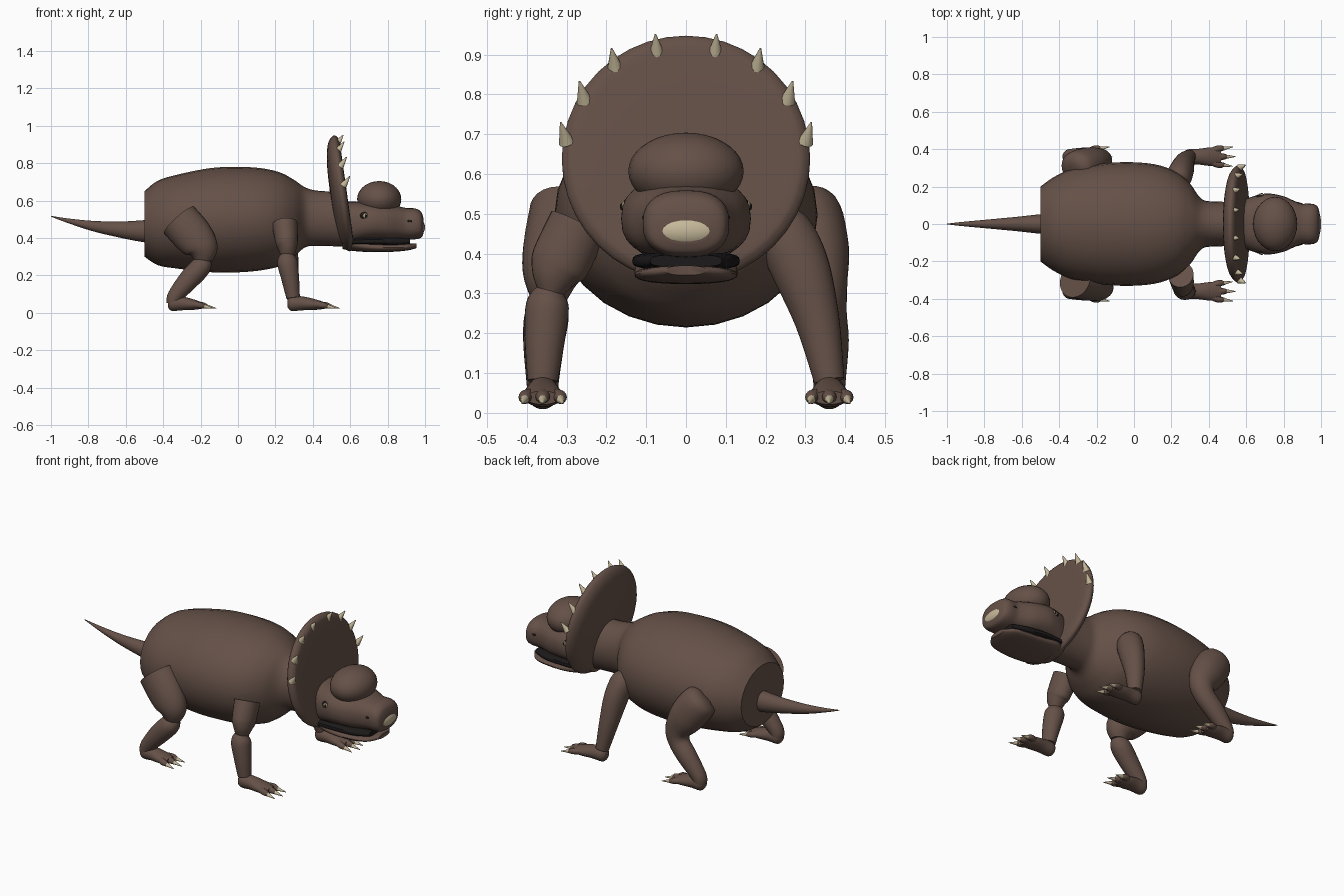
import bpy
import bmesh
import math
from mathutils import Vector

old = bpy.data.objects.get("Cube")
if old:
    bpy.data.objects.remove(old, do_unlink=True)


def material(name, rgb):
    m = bpy.data.materials.new(name)
    m.use_nodes = True
    m.diffuse_color = (*rgb, 1)
    m.node_tree.nodes["Principled BSDF"].inputs["Base Color"].default_value = (*rgb, 1)
    return m


HIDE = material("brown hide", (0.13, 0.082, 0.064))
HORN = material("pale horn", (0.56, 0.48, 0.32))
DARK = material("dark mouth", (0.012, 0.01, 0.01))
EYE = material("eye yellow", (0.40, 0.34, 0.18))


def finish(bm, name, mat, angle=40):
    bmesh.ops.recalc_face_normals(bm, faces=bm.faces)
    me = bpy.data.meshes.new(name)
    bm.to_mesh(me)
    bm.free()
    me.materials.append(mat)
    ob = bpy.data.objects.new(name, me)
    bpy.context.collection.objects.link(ob)
    bpy.ops.object.select_all(action="DESELECT")
    ob.select_set(True)
    bpy.context.view_layer.objects.active = ob
    bpy.ops.object.shade_smooth_by_angle(angle=math.radians(angle))
    return ob


def spline(rows, steps):
    """Smooth curve through rows of equal length."""
    rows = [Vector(r) for r in rows]
    ext = [rows[0]] + rows + [rows[-1]]
    out = []
    for a, b, c, d in zip(ext, ext[1:], ext[2:], ext[3:]):
        for i in range(steps):
            t = i / steps
            m0, m1 = (c - a) / 2, (d - b) / 2
            out.append(b * (2*t**3 - 3*t**2 + 1) + m0 * (t**3 - 2*t**2 + t)
                       + c * (3*t**2 - 2*t**3) + m1 * (t**3 - t**2))
    return out + [rows[-1]]


def loft(name, rows, mat=HIDE, steps=5, sides=28, power=1.0, along_x=False, caps=(True, True)):
    """Skin over sections (x, y, z, half width, half height)."""
    pts = spline(rows, steps)
    bm = bmesh.new()
    rings = []
    for i, p in enumerate(pts):
        c = Vector(p[:3])
        t = Vector((1, 0, 0))
        if not along_x:
            t = Vector(pts[min(i + 1, len(pts) - 1)][:3]) - Vector(pts[max(i - 1, 0)][:3])
            t.normalize()
        side = Vector((0, 1, 0))
        side = (side - t * side.dot(t)).normalized()
        up = t.cross(side)
        ring = []
        for k in range(sides):
            a = math.tau * k / sides
            u, v = math.cos(a), math.sin(a)
            u = math.copysign(abs(u) ** power, u)
            v = math.copysign(abs(v) ** power, v)
            ring.append(bm.verts.new(c + side * u * p[3] + up * v * p[4]))
        rings.append(ring)
    for r, s in zip(rings, rings[1:]):
        for k in range(sides):
            j = (k + 1) % sides
            bm.faces.new((r[k], r[j], s[j], s[k]))
    for use, ring in zip(caps, (rings[0], rings[-1])):
        if use:
            bm.faces.new(ring)
    return finish(bm, name, mat)


def ball(name, loc, size, mat):
    bm = bmesh.new()
    bmesh.ops.create_uvsphere(bm, u_segments=28, v_segments=18, radius=1)
    bmesh.ops.scale(bm, vec=size, verts=bm.verts)
    ob = finish(bm, name, mat)
    ob.location = loc
    return ob


def spike(name, base, direction, length, radius):
    d = Vector(direction).normalized()
    bm = bmesh.new()
    bmesh.ops.create_cone(bm, cap_ends=True, segments=12, radius1=radius,
                          radius2=radius * 0.1, depth=length)
    ob = finish(bm, name, HORN)
    ob.rotation_euler = d.to_track_quat("Z", "Y").to_euler()
    ob.location = Vector(base) + d * length / 2
    return ob


# Barrel body flowing into the neck
loft("body", [(-.5, 0, .475, .2, .175), (-.43, 0, .48, .25, .225), (-.33, 0, .487, .295, .25),
              (-.15, 0, .495, .325, .278), (0, 0, .498, .33, .282), (.13, 0, .5, .315, .272),
              (.23, 0, .5, .275, .248), (.3, 0, .505, .215, .205), (.36, 0, .51, .135, .16),
              (.43, 0, .505, .12, .147), (.56, 0, .5, .12, .147)],
     along_x=True, caps=(False, True))
loft("rump", [(-.5, 0, .475, .2, .175), (-.47, 0, .46, .12, .12), (-.45, 0, .445, .05, .06)],
     along_x=True)
loft("tail", [(-.44, 0, .435, .055, .065), (-.52, 0, .437, .05, .057), (-.63, 0, .445, .038, .043),
              (-.77, 0, .463, .025, .028), (-.9, 0, .49, .013, .013), (-1, 0, .516, .002, .002)])

# Tilted neck frill, a thick lens-like disc
frill = loft("frill", [(-.055, 0, 0, .02, .02), (-.05, 0, 0, .16, .16), (-.032, 0, 0, .265, .265),
                       (0, 0, 0, .31, .31), (.026, 0, 0, .3, .3), (.034, 0, 0, .25, .25),
                       (.034, 0, 0, .02, .02)], sides=40, along_x=True)
frill.location = (.548, 0, .637)
frill.rotation_euler = (0, math.radians(-8), 0)

# Head
loft("skull", [(.56, 0, .475, .12, .12), (.65, 0, .485, .152, .108), (.72, 0, .488, .163, .102),
               (.8, 0, .483, .148, .097), (.86, 0, .479, .122, .09), (.9, 0, .475, .108, .085),
               (.95, 0, .475, .108, .082), (.98, 0, .47, .095, .068), (.992, 0, .465, .06, .04)],
     power=.8, along_x=True)
ball("forehead_dome", (.755, 0, .607), (.118, .145, .097), HIDE)
loft("mouth_lining", [(.6, 0, .38, .13, .022), (.72, 0, .382, .135, .022), (.84, 0, .38, .12, .022),
                      (.92, 0, .382, .09, .015)], DARK, power=.6, along_x=True)
loft("lower_jaw", [(.56, 0, .4, .1, .06), (.63, 0, .366, .125, .037), (.72, 0, .35, .13, .026),
                   (.83, 0, .348, .125, .022), (.91, 0, .352, .105, .018), (.955, 0, .358, .05, .012)],
     power=.8, along_x=True)
ball("beak", (.962, 0, .457), (.038, .097, .044), HORN)

for s, side in ((1, "left"), (-1, "right")):
    # Eyes and nostrils
    ball(side + "_eye_socket", (.676, s * .146, .518), (.024, .014, .02), DARK)
    ball(side + "_eye", (.68, s * .152, .518), (.014, .012, .014), EYE)
    ball(side + "_pupil", (.683, s * .161, .518), (.006, .005, .009), DARK)
    ball(side + "_nostril", (.92, s * .101, .49), (.016, .009, .008), DARK)

    # Horns along the frill edge
    for i, (y, z) in enumerate(((.073, .9), (.178, .865), (.255, .783), (.3, .68))):
        x = .582 - (z - .637) * .16
        spike(f"{side}_frill_horn_{i + 1}", (x - .012, s * y, z), (.55, s * y * .8, .8), .062, .02)

    # Legs: the right pair is pinched at the joints, the left pair tapers evenly
    y = s * .36
    if s < 0:
        loft("right_front_thigh", [(.25, s * .27, .475, .075, .068), (.26, s * .315, .38, .075, .06),
                                   (.264, s * .33, .345, .06, .05), (.264, s * .34, .305, .035, .036)])
        loft("right_front_shin", [(.264, s * .34, .31, .034, .036), (.264, s * .348, .27, .054, .054),
                                  (.28, s * .355, .18, .05, .047), (.295, y, .08, .038, .036)])
        loft("right_hind_thigh", [(-.315, s * .3, .495, .095, .108), (-.24, s * .325, .41, .085, .105),
                                  (-.19, s * .34, .34, .07, .085), (-.185, s * .345, .275, .04, .045)])
        loft("right_hind_shin", [(-.18, s * .345, .285, .035, .04), (-.2, s * .35, .245, .055, .055),
                                 (-.26, s * .357, .18, .052, .055), (-.335, y, .09, .042, .042),
                                 (-.345, y, .05, .038, .036)])
    else:
        loft("left_front_leg", [(.23, .22, .48, .03, .03), (.235, .24, .46, .07, .065),
                                (.255, .285, .37, .074, .064), (.272, .33, .23, .056, .052),
                                (.295, y, .08, .038, .036)])
        loft("left_hind_leg", [(-.33, .29, .53, .03, .04), (-.31, .3, .505, .085, .095),
                               (-.24, .325, .41, .085, .1), (-.19, .34, .32, .066, .075),
                               (-.2, .348, .25, .056, .058), (-.26, .357, .18, .052, .055),
                               (-.335, y, .09, .042, .042), (-.345, y, .05, .038, .036)])

    # Feet with three clawed toes
    for part, x0, size in (("front", .285, 1.0), ("hind", -.355, .9)):
        loft(f"{side}_{part}_foot",
             [(x0 - .02, y, .05, .02, .02), (x0, y, .05, .038, .04),
              (x0 + .06 * size, y, .05, .042, .037), (x0 + .13 * size, y, .043, .05, .028),
              (x0 + .18 * size, y, .038, .042, .017)])
        for k in (-1, 0, 1):
            tx, ty = x0 + (.205 - .015 * abs(k)) * size, y + k * .043
            loft(f"{side}_{part}_toe_{k + 2}",
                 [(x0 + .12 * size, y + k * .025, .045, .018, .018),
                  (tx - .02, ty, .04, .018, .017), (tx + .008, ty, .032, .01, .01)], sides=14)
            spike(f"{side}_{part}_claw_{k + 2}", (tx - .006, ty, .036), (1, k * .15, -.2),
                  .062, .013)
